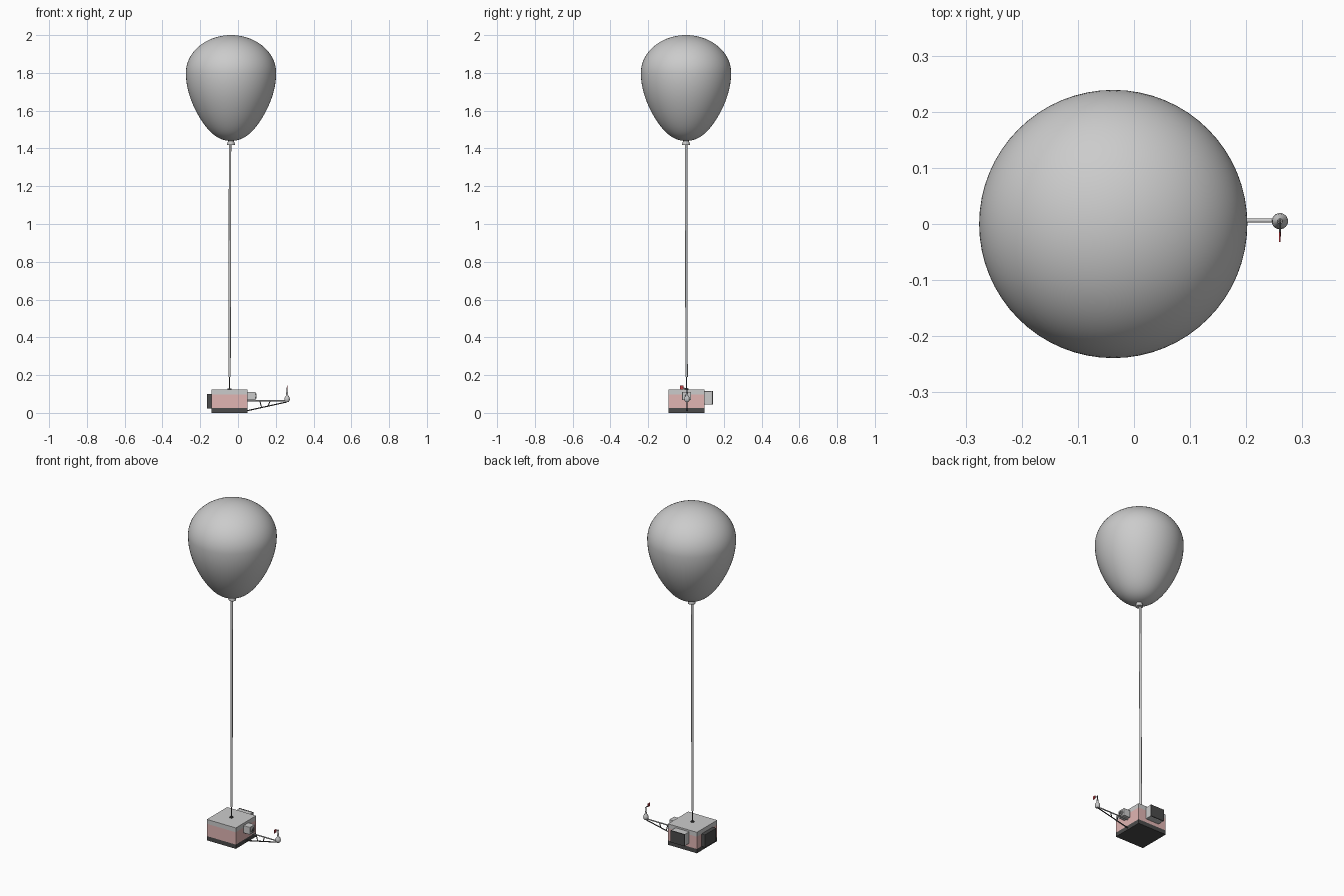
import bpy, math
from mathutils import Vector

if "Cube" in bpy.data.objects:
    bpy.data.objects.remove(bpy.data.objects["Cube"])


def material(name, rgb):
    m = bpy.data.materials.new(name)
    m.diffuse_color = (*rgb, 1)
    m.use_nodes = True
    m.node_tree.nodes["Principled BSDF"].inputs["Base Color"].default_value = m.diffuse_color
    return m


DARK = material("dark", (0.07, 0.07, 0.07))
PINK = material("pink", (0.75, 0.46, 0.45))
RED = material("red", (0.6, 0.05, 0.06))


def finish(ob, name, mat=None, smooth=False):
    ob.name = name
    if mat:
        ob.data.materials.append(mat)
    if smooth:
        bpy.ops.object.shade_smooth_by_angle(angle=math.radians(40))
    return ob


def box(name, lo, hi, mat=None, bevel=0.0):
    lo, hi = Vector(lo), Vector(hi)
    bpy.ops.mesh.primitive_cube_add(size=1, location=(lo + hi) / 2)
    ob = bpy.context.object
    ob.scale = hi - lo
    bpy.ops.object.transform_apply(location=False, rotation=False, scale=True)
    if bevel:
        b = ob.modifiers.new("bevel", 'BEVEL')
        b.width, b.segments = bevel, 2
    return finish(ob, name, mat)


def rod(name, a, b, r, mat=None, r2=None, sides=16):
    a, b = Vector(a), Vector(b)
    d = b - a
    bpy.ops.mesh.primitive_cone_add(vertices=sides, radius1=r, radius2=r if r2 is None else r2,
                                    depth=d.length, location=(a + b) / 2)
    ob = bpy.context.object
    ob.rotation_euler = d.to_track_quat('Z', 'Y').to_euler()
    return finish(ob, name, mat, True)


def lathe(name, center, profile, sides=64, mat=None):
    verts, faces = [], []
    for r, z in profile:
        for i in range(sides):
            a = 2 * math.pi * i / sides
            verts.append((r * math.cos(a), r * math.sin(a), z))
    for k in range(len(profile) - 1):
        for i in range(sides):
            j = (i + 1) % sides
            faces.append((k * sides + i, k * sides + j, (k + 1) * sides + j, (k + 1) * sides + i))
    faces.append(tuple(reversed(range(sides))))
    faces.append(tuple(range(len(verts) - sides, len(verts))))
    me = bpy.data.meshes.new(name)
    me.from_pydata(verts, [], faces)
    ob = bpy.data.objects.new(name, me)
    bpy.context.collection.objects.link(ob)
    ob.location = center
    bpy.ops.object.select_all(action='DESELECT')
    bpy.context.view_layer.objects.active = ob
    ob.select_set(True)
    return finish(ob, name, mat, True)


# balloon: teardrop below the widest ring, half ellipse above
BX, R, ZW = -0.037, 0.239, 1.80
N = 24
profile = []
for i in range(N + 1):
    t = math.pi / 2 * i / N
    r = R * math.sin(t) ** 1.0
    z = ZW - 0.36 * math.cos(t)
    # pull the lower flank in toward a cone
    r *= 1 - 0.12 * math.sin(2 * t) * math.cos(t)
    profile.append((max(r, 0.012), z))
for i in range(1, N + 1):
    t = math.pi / 2 * i / N
    profile.append((max(R * math.cos(t), 0.0005), ZW + 0.20 * math.sin(t)))
lathe("balloon", (BX, 0, 0), profile)

# flared neck below the balloon
lathe("balloon_neck", (BX, 0, 0), [(0.012, 1.418), (0.020, 1.418), (0.021, 1.424),
                                   (0.013, 1.447), (0.012, 1.45)], 32)

# tether and its lower hook
CX, CY = -0.045, 0.003
rod("tether", (CX, CY, 0.19), (BX - 0.005, 0.001, 1.43), 0.0065)
rod("tether_hook", (CX, CY, 0.12), (CX, CY, 0.20), 0.003, DARK)
rod("hook_base", (CX, CY, 0.12), (CX, CY, 0.129), 0.010, DARK)

# instrument case in three layers
x0, x1, y0, y1 = -0.14, 0.05, -0.092, 0.098
box("case_base", (x0, y0, 0), (x1, y1, 0.025), DARK)
box("case_body", (x0, y0, 0.025), (x1, y1, 0.098), PINK)
box("case_lid", (x0, y0, 0.098), (x1, y1, 0.124))

# left panel and rear unit
box("left_panel", (-0.164, -0.05, 0.023), (x0, 0.056, 0.10), DARK, 0.003)
box("rear_unit", (-0.09, y1, 0.045), (0.0, 0.137, 0.115), None, 0.002)
box("rear_unit_cover", (-0.09, 0.137, 0.045), (0.0, 0.143, 0.115), DARK)

# camera on the right side
box("camera_body", (x1, -0.020, 0.067), (0.092, 0.026, 0.111), None, 0.002)
rod("camera_lens_ring", (0.09, CY, 0.089), (0.097, CY, 0.089), 0.014)
rod("camera_lens", (0.096, CY, 0.089), (0.098, CY, 0.089), 0.010, DARK)

# boom: upper rail, lower rail and struts
BY, EX, EZ = 0.006, 0.26, 0.064


def lower(x):
    return 0.012 + (x - x1) / (EX - x1) * (0.058 - 0.012)


rod("boom_upper_rail", (x1, BY, EZ), (EX, BY, EZ), 0.0035)
rod("boom_lower_rail", (x1, BY, lower(x1)), (EX, BY, lower(EX)), 0.003, DARK)
for i, (xa, xb) in enumerate([(0.115, 0.125), (0.17, 0.16)]):
    rod(f"boom_strut_{i}", (xa, BY, EZ), (xb, BY, lower(xb)), 0.0025, DARK)

# sensor head at the boom tip
lathe("sensor_head", (EX, 0.005, 0), [(0.008, 0.058), (0.013, 0.064), (0.0145, 0.072), (0.013, 0.082),
                                     (0.006, 0.092), (0.0045, 0.108)], 24)
rod("sensor_mast", (EX, 0.005, 0.10), (EX, 0.005, 0.132), 0.003, DARK)

# vane arm and red tail
rod("vane_arm", (EX, 0.008, 0.128), (EX, -0.022, 0.134), 0.002, DARK)
box("vane_tail", (EX - 0.0015, -0.032, 0.125), (EX + 0.0015, -0.014, 0.144), RED)
